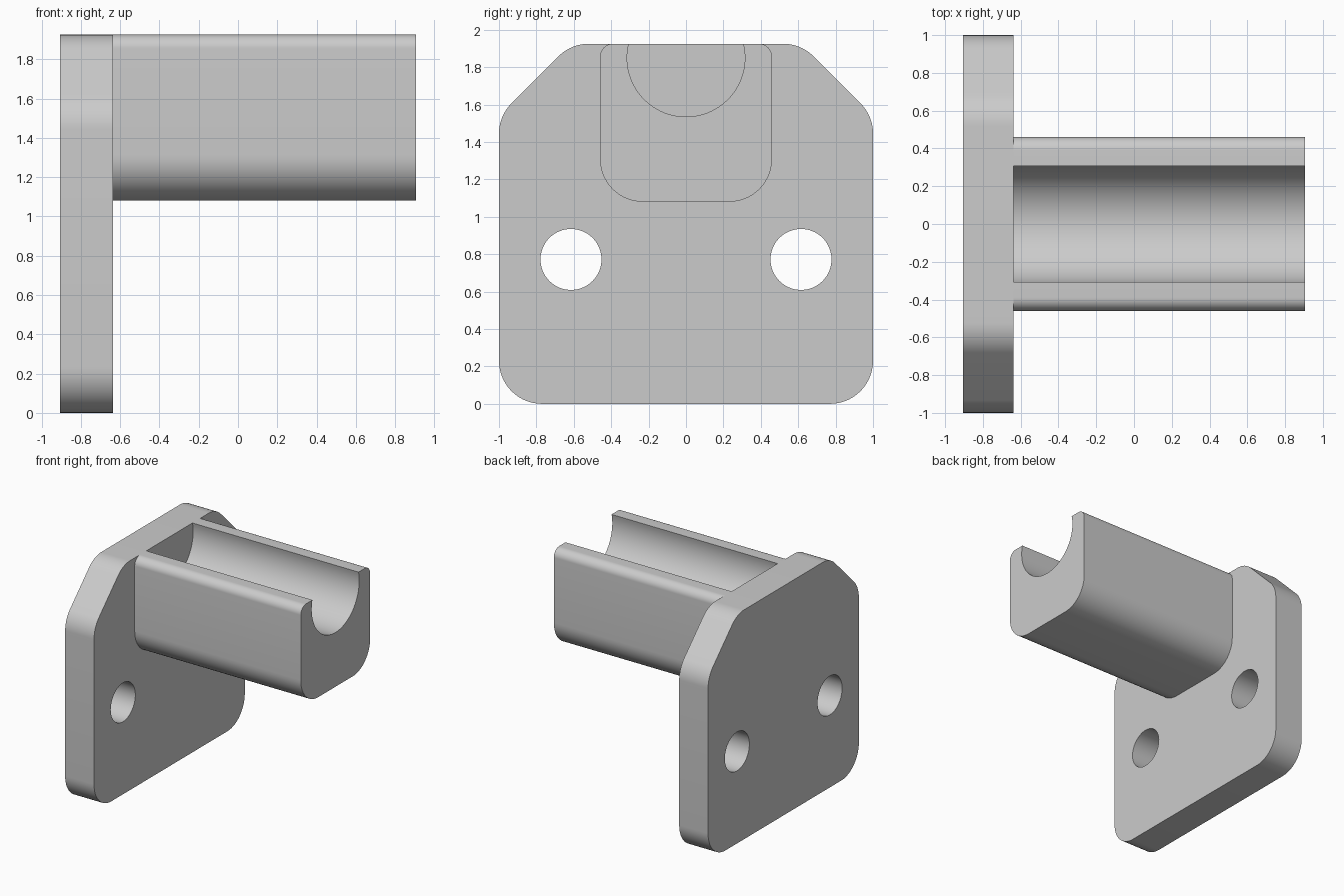
import bpy, bmesh
from math import sin, cos, pi, tan, asin, radians
from mathutils import Vector

cube = bpy.data.objects.get("Cube")
if cube:
    bpy.data.objects.remove(cube, do_unlink=True)

grey = bpy.data.materials.new("light_grey")
grey.use_nodes = True
grey.diffuse_color = (0.6, 0.6, 0.6, 1)
grey.node_tree.nodes["Principled BSDF"].inputs["Base Color"].default_value = (0.6, 0.6, 0.6, 1)


def fillet(prev, corner, nxt, radius, steps=14):
    """Points of a round corner, in the (y, z) plane."""
    c = Vector(corner)
    a, b = (Vector(prev) - c).normalized(), (Vector(nxt) - c).normalized()
    half = a.angle(b) / 2
    centre = c + (a + b).normalized() * (radius / sin(half))
    start = c + a * (radius / tan(half)) - centre
    end = c + b * (radius / tan(half)) - centre
    sweep = pi - 2 * half
    return [centre + (start * sin(sweep * (1 - t)) + end * sin(sweep * t)) / sin(sweep)
            for t in (i / steps for i in range(steps + 1))]


def round_outline(corners):
    """Outline from (y, z, radius) corners."""
    pts = []
    for i, (y, z, r) in enumerate(corners):
        pts += fillet(corners[i - 1][:2], (y, z), corners[(i + 1) % len(corners)][:2], r)
    return pts


def extrude(name, outline, x0, x1):
    """Solid with a (y, z) outline running from x0 to x1."""
    bm = bmesh.new()
    face = bm.faces.new([bm.verts.new((x0, p[0], p[1])) for p in outline])
    result = bmesh.ops.extrude_face_region(bm, geom=[face], use_keep_orig=True)
    moved = [g for g in result["geom"] if isinstance(g, bmesh.types.BMVert)]
    bmesh.ops.translate(bm, verts=moved, vec=(x1 - x0, 0, 0))
    bmesh.ops.recalc_face_normals(bm, faces=bm.faces)
    mesh = bpy.data.meshes.new(name)
    bm.to_mesh(mesh)
    bm.free()
    mesh.materials.append(grey)
    ob = bpy.data.objects.new(name, mesh)
    bpy.context.collection.objects.link(ob)
    return ob


def smooth(ob):
    bpy.ops.object.select_all(action="DESELECT")
    ob.select_set(True)
    bpy.context.view_layer.objects.active = ob
    bpy.ops.object.shade_smooth_by_angle(angle=radians(30))


BACK, JOIN, TIP, TOP = -0.905, -0.637, 0.905, 1.925

# Mounting plate with chamfered, rounded corners
right_side = [(1, 0, 0.23), (1, 1.54, 0.23), (0.615, TOP, 0.23)]
left_side = [(-y, z, r) for y, z, r in reversed(right_side)]
plate = extrude("mounting_plate", round_outline(right_side + left_side), BACK, JOIN)

# Screw holes
for side, label in ((1, "back"), (-1, "front")):
    circle = [(side * 0.615 + 0.163 * cos(k * pi / 32), 0.772 + 0.163 * sin(k * pi / 32))
              for k in range(64)]
    cutter = extrude(label + "_hole_cutter", circle, BACK - 0.1, JOIN + 0.1)
    cutter.hide_render = True
    cutter.hide_set(True)
    cut = plate.modifiers.new(label + "_hole", "BOOLEAN")
    cut.operation, cut.solver, cut.object = "DIFFERENCE", "EXACT", cutter

# Bake the holes so the rims stay sharp
depsgraph = bpy.context.evaluated_depsgraph_get()
holed = bpy.data.meshes.new_from_object(plate.evaluated_get(depsgraph))
plate.modifiers.clear()
plate.data = holed
for ob in [o for o in bpy.context.collection.objects if o.name.endswith("_cutter")]:
    bpy.data.objects.remove(ob, do_unlink=True)
smooth(plate)

# Cradle arm: rounded block with an open round groove along its top
outline = round_outline([(-0.46, TOP, 0.07), (-0.46, 1.08, 0.23), (0.46, 1.08, 0.23), (0.46, TOP, 0.07)])
radius, centre_z = 0.315, 1.85
lip = asin((TOP - centre_z) / radius)
steps = 48
groove = [(radius * cos(a), centre_z + radius * sin(a))
          for a in (lip - (pi + 2 * lip) * i / steps for i in range(steps + 1))]
arm = extrude("cradle_arm", outline + groove, JOIN, TIP)
smooth(arm)
